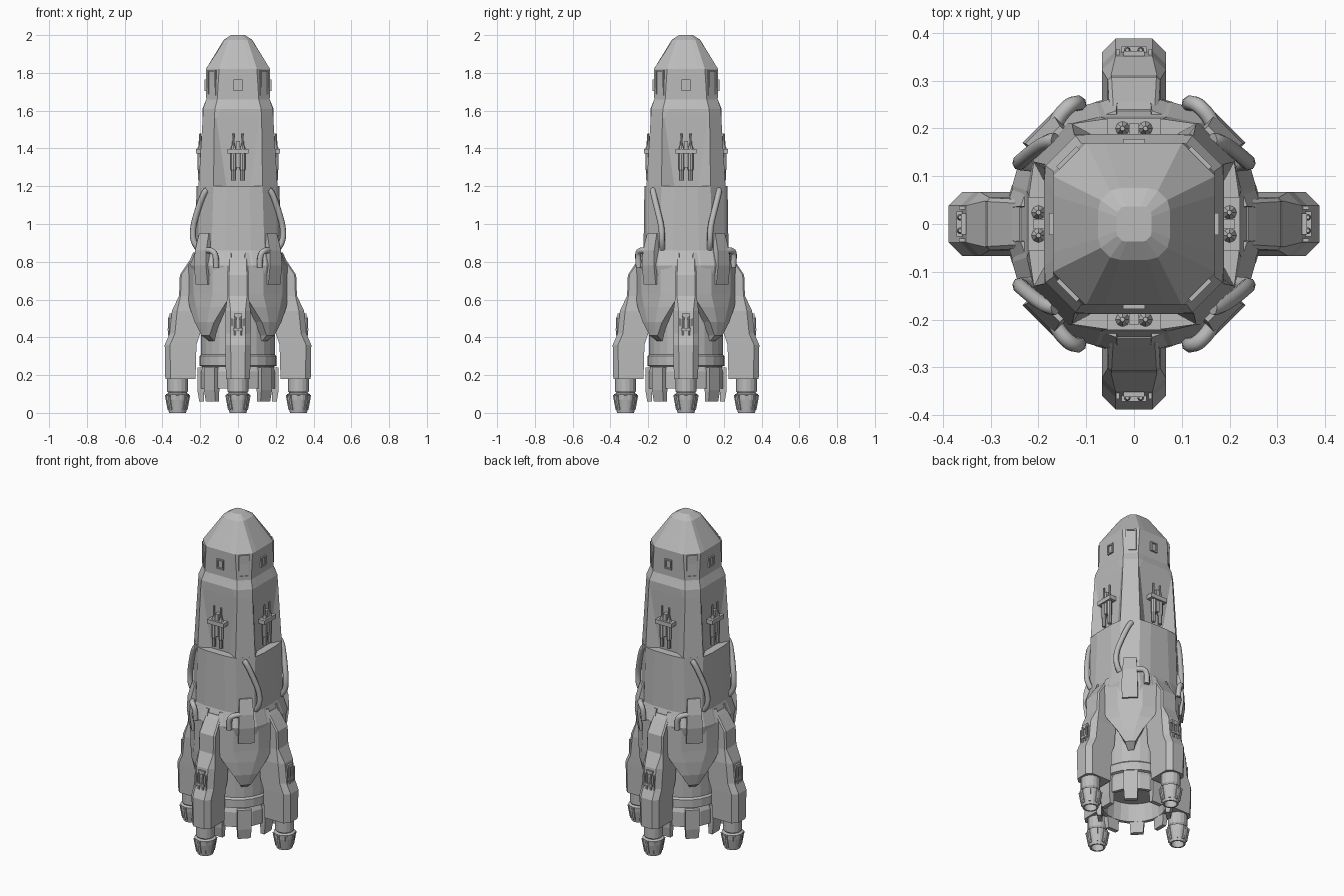
import bpy, bmesh
from math import sin, cos, radians, pi
from mathutils import Matrix, Vector

cube = bpy.data.objects.get("Cube")
if cube:
    bpy.data.objects.remove(cube)

grey = bpy.data.materials.new("hull_grey")
grey.use_nodes = True
tone = (0.5, 0.5, 0.5, 1)
grey.diffuse_color = tone
grey.node_tree.nodes["Principled BSDF"].inputs["Base Color"].default_value = tone

SIDES = (0, 90, 180, 270)
DIAGONALS = (45, 135, 225, 315)


def place(name, bm, angles=(0,)):
    """Turn a bmesh into one object per angle around the z axis."""
    bmesh.ops.recalc_face_normals(bm, faces=bm.faces)
    mesh = bpy.data.meshes.new(name)
    bm.to_mesh(mesh)
    bm.free()
    mesh.materials.append(grey)
    for a in angles:
        ob = bpy.data.objects.new(name, mesh)
        ob.rotation_euler.z = radians(a)
        bpy.context.collection.objects.link(ob)


def loft(bm, rings, caps=True):
    rows = [[bm.verts.new(p) for p in ring] for ring in rings]
    n = len(rows[0])
    for lo, hi in zip(rows, rows[1:]):
        for i in range(n):
            j = (i + 1) % n
            bm.faces.new((lo[i], lo[j], hi[j], hi[i]))
    if caps:
        bm.faces.new(rows[0])
        bm.faces.new(rows[-1])


def circle(r, z, n, cx=0, cy=0):
    return [(cx + r * cos(2 * pi * i / n), cy + r * sin(2 * pi * i / n), z) for i in range(n)]


def lathe(bm, profile, n, cx=0, cy=0):
    loft(bm, [circle(r, z, n, cx, cy) for r, z in profile])


def box(bm, x, y, z):
    size = [b - a for a, b in (x, y, z)]
    mid = [(a + b) / 2 for a, b in (x, y, z)]
    bmesh.ops.create_cube(bm, size=1, matrix=Matrix.Translation(mid) @ Matrix.Diagonal((*size, 1)))


def hull_ring(z, r, w, ri, wi):
    """Four-sided symmetric section: corners at (r, w), inner panel at (ri, wi)."""
    ring = []
    for a in SIDES:
        turn = Matrix.Rotation(radians(a), 3, 'Z')
        ring += [turn @ Vector(p) for p in ((r, -w, z), (ri, -wi, z), (ri, wi, z), (r, w, z))]
    return ring


# Nose, cabin and upper hull with panels that sink inwards towards the ledge
bm = bmesh.new()
loft(bm, [hull_ring(*s) for s in (
    (1.19, .21, .13, .172, .06),
    (1.56, .187, .125, .187, .115),
    (1.61, .185, .122, .188, .09),
    (1.66, .168, .11, .168, .07),
    (1.82, .17, .10, .17, .06),
    (1.975, .07, .05, .075, .03),
    (2.0, .035, .025, .037, .015))])
place("upper_hull", bm)

# Lower hull flaring out at the shoulder
bm = bmesh.new()
loft(bm, [hull_ring(*s) for s in (
    (.6, .2, .13, .21, .07),
    (.78, .235, .15, .255, .08),
    (.86, .21, .14, .225, .07),
    (1.2, .21, .13, .22, .06))])
place("lower_hull", bm)

# Leaf-shaped armour between the pods
bm = bmesh.new()
rings = []
for z, r, half in ((.38, .2, 5), (.41, .245, 7), (.48, .262, 16), (.56, .268, 28),
                   (.63, .27, 38), (.78, .27, 38), (.85, .24, 36)):
    arc = [radians(half * k) for k in (-1, -.4, .4, 1)]
    ring = [(r * cos(a), r * sin(a), z) for a in arc]
    ring += [(.17 * cos(a), .17 * sin(a), z) for a in (arc[3], arc[0])]
    rings.append(ring)
loft(bm, rings)
place("leaf_armour", bm, DIAGONALS)

# Shoulder blocks on the diagonals
bm = bmesh.new()
loft(bm, [[(.2, -w, z), (r, -w, z), (r, w, z), (.2, w, z)] for z, r, w in
          ((.68, .272, .045), (.78, .285, .045), (.86, .28, .042), (.95, .255, .036))])
place("shoulder_block", bm, DIAGONALS)

# Main engine barrel with band and hollow skirt
bm = bmesh.new()
lathe(bm, ((.195, .65), (.195, .31), (.205, .3), (.205, .25), (.19, .245), (.2, .22),
           (.2, .13), (.18, .13), (.17, .24), (.02, .24)), 24)
place("engine_barrel", bm)

# Skirt teeth
bm = bmesh.new()
loft(bm, [[(ri, -w, z), (ro, -w, z), (ro, w, z), (ri, w, z)] for z, ri, ro, w in
          ((.06, .18, .205, .036), (.12, .18, .215, .04), (.24, .18, .215, .04))])
place("skirt_tooth", bm, SIDES + DIAGONALS)

# Booster pods, lofted upwards with chamfered outer corners
bm = bmesh.new()
rings = []
for z, ri, ro, w in ((.18, .225, .385, .064), (.36, .22, .388, .067), (.42, .2, .362, .067),
                     (.54, .19, .35, .067), (.62, .19, .312, .056), (.73, .19, .308, .055),
                     (.81, .19, .255, .052), (.83, .19, .24, .052)):
    c = .028 if z < .6 else .008
    rings.append([(ri, -w, z), (ro - c, -w, z), (ro, c - w, z),
                  (ro, w - c, z), (ro - c, w, z), (ri, w, z)])
loft(bm, rings)
place("booster_pod", bm, SIDES)

# Booster nozzles: collar, flared bell, hollow mouth
bm = bmesh.new()
lathe(bm, ((.055, .2), (.055, .115), (.048, .105), (.062, .098), (.06, .07), (.045, 0),
           (.036, 0), (.04, .07), (.005, .07)), 16, cx=.32)
place("booster_nozzle", bm, SIDES)

bm = bmesh.new()
for k in range(8):
    a = 2 * pi * k / 8
    rib = bmesh.ops.create_cube(bm, size=1)["verts"]
    bmesh.ops.transform(bm, verts=rib, matrix=Matrix.Translation((.32, 0, .055))
                        @ Matrix.Rotation(a, 4, 'Z') @ Matrix.Translation((.054, 0, 0))
                        @ Matrix.Rotation(.18, 4, 'Y') @ Matrix.Diagonal((.012, .014, .08, 1)))
place("nozzle_rib", bm, SIDES)

# Service hatch on each pod: frame bars and small pipes
bm = bmesh.new()
for s in (-1, 1):
    box(bm, (.34, .366), (s * .034 - .004, s * .034 + .004), (.405, .5))
    lathe(bm, ((.007, .41), (.007, .49), (.004, .51)), 8, cx=.364, cy=s * .014)
box(bm, (.34, .366), (-.038, .038), (.4, .41))
box(bm, (.34, .362), (-.022, .022), (.5, .525))
box(bm, (.355, .372), (-.026, .026), (.435, .447))
place("pod_hatch", bm, SIDES)

# Twin masts with a cross bar on each sunken panel
bm = bmesh.new()
for s in (-1, 1):
    lathe(bm, ((.011, 1.23), (.011, 1.28), (.015, 1.29), (.015, 1.4), (.007, 1.42), (.005, 1.48)),
          8, cx=.2, cy=s * .024)
box(bm, (.175, .222), (-.056, .056), (1.372, 1.398))
box(bm, (.175, .21), (-.01, .01), (1.3, 1.44))
place("twin_mast", bm, SIDES)


def window(name, r, w, lo, hi, t, angles):
    """Raised rectangular frame around a flat pane."""
    bm = bmesh.new()
    for s in (-1, 1):
        box(bm, (r - .02, r + .008), sorted((s * w, s * (w - t))), (lo, hi))
    for z in (lo, hi - t):
        box(bm, (r - .02, r + .008), (-w, w), (z, z + t))
    box(bm, (r - .02, r + .001), (-w, w), (lo, hi))
    place(name, bm, angles)


window("side_window", .17, .023, 1.705, 1.765, .008, SIDES)
window("corner_window", .192, .03, 1.68, 1.815, .007, DIAGONALS)


# Hoses, mirrored over both axes
def hose(name, points, radius):
    for sx in (-1, 1):
        for sy in (-1, 1):
            curve = bpy.data.curves.new(name, 'CURVE')
            curve.dimensions = '3D'
            curve.bevel_depth = radius
            curve.bevel_resolution = 2
            curve.use_fill_caps = True
            curve.resolution_u = 5
            spline = curve.splines.new('NURBS')
            spline.points.add(len(points) - 1)
            for p, (x, y, z) in zip(spline.points, points):
                p.co = (sx * x, sy * y, z, 1)
            spline.use_endpoint_u = True
            spline.order_u = 3
            curve.materials.append(grey)
            bpy.context.collection.objects.link(bpy.data.objects.new(name, curve))


hose("long_hose", ((.165, .175, 1.18), (.18, .175, 1.17), (.215, .15, 1.07),
                   (.24, .128, .98), (.238, .128, .9), (.21, .125, .87)), .016)
hose("short_hose", ((.17, .19, .86), (.165, .215, .86), (.135, .25, .86),
                    (.115, .255, .83), (.115, .25, .77)), .016)
